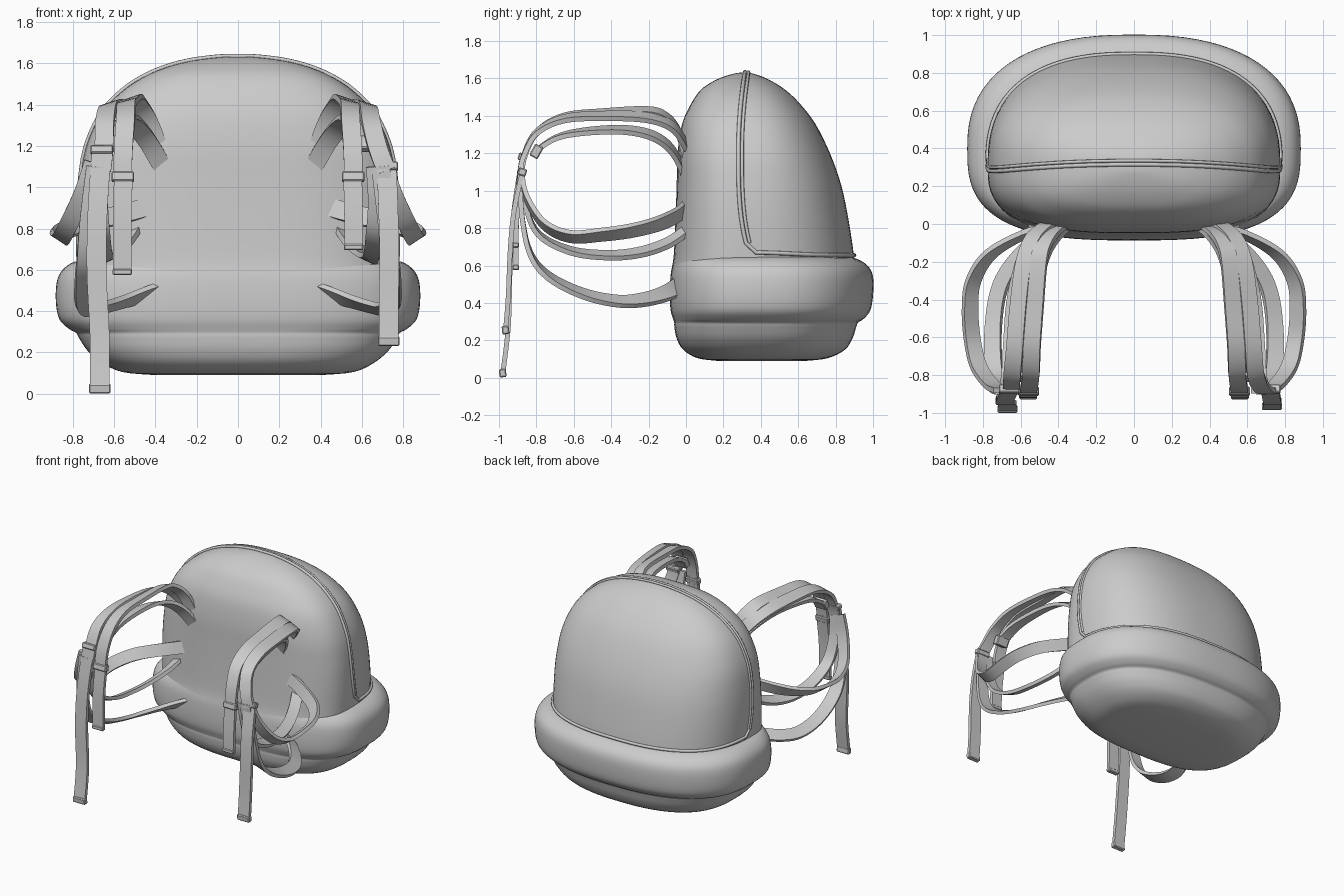
import bpy, bmesh, math
from mathutils import Vector

if "Cube" in bpy.data.objects:
    bpy.data.objects.remove(bpy.data.objects["Cube"])

fabric = bpy.data.materials.new("grey_fabric")
fabric.diffuse_color = (0.6, 0.6, 0.6, 1)
fabric.use_nodes = True
fabric.node_tree.nodes["Principled BSDF"].inputs["Base Color"].default_value = fabric.diffuse_color


def finish(name, bm, angle=40):
    bmesh.ops.recalc_face_normals(bm, faces=bm.faces)
    me = bpy.data.meshes.new(name)
    bm.to_mesh(me)
    bm.free()
    ob = bpy.data.objects.new(name, me)
    bpy.context.collection.objects.link(ob)
    me.materials.append(fabric)
    bpy.ops.object.select_all(action='DESELECT')
    ob.select_set(True)
    bpy.context.view_layer.objects.active = ob
    bpy.ops.object.shade_smooth_by_angle(angle=math.radians(angle))
    return ob


def spline(points, steps):
    """Smooth curve through points of any dimension."""
    n, out = len(points), []
    for i in range(n - 1):
        p0, p1 = points[max(i - 1, 0)], points[i]
        p2, p3 = points[i + 1], points[min(i + 2, n - 1)]
        for k in range(steps):
            t = k / steps
            out.append([b + 0.5 * t * (c - a + t * (2*a - 5*b + 4*c - d + t * (3*(b - c) + d - a)))
                        for a, b, c, d in zip(p0, p1, p2, p3)])
    out.append(list(points[-1]))
    return out


def outline(a, w, yf, yb, cy, n):
    """Point on a rounded-box cross-section at angle a."""
    c, s = math.cos(a), math.sin(a)
    depth = yb - cy if s > 0 else cy - yf
    x = math.copysign(abs(c) ** (2 / n), c) * w
    y = cy + math.copysign(abs(s) ** (2 / n), s) * depth
    return x, y


def loft(name, stations, cy, n_back, steps=4, sides=80):
    bm = bmesh.new()
    rings = []
    for z, w, yf, yb in spline(stations, steps):
        ring = []
        for i in range(sides):
            n = n_back if i < sides / 2 else 2.9
            x, y = outline(2 * math.pi * i / sides, w, yf, yb, cy, n)
            ring.append(bm.verts.new((x, y, z)))
        rings.append(ring)
    for r0, r1 in zip(rings, rings[1:]):
        for i in range(sides):
            j = (i + 1) % sides
            bm.faces.new((r0[i], r0[j], r1[j], r1[i]))
    bm.faces.new(rings[0])
    bm.faces.new(rings[-1])
    return finish(name, bm)


def ribbon(name, points, w0, w1, width=0.09, thick=0.026):
    """Flat strap whose width direction turns from w0 to w1."""
    path = [Vector(p) for p in spline(points, 6)]
    bm = bmesh.new()
    rings, last = [], len(path) - 1
    for i, p in enumerate(path):
        tan = (path[min(i + 1, last)] - path[max(i - 1, 0)]).normalized()
        side = Vector(w0).lerp(Vector(w1), (i / last) ** 2)
        side = (side - tan * side.dot(tan)).normalized()
        nor = tan.cross(side)
        rings.append([bm.verts.new(p + side * a * width / 2 + nor * b * thick / 2)
                      for a, b in ((-1, -1), (1, -1), (1, 1), (-1, 1))])
    for r0, r1 in zip(rings, rings[1:]):
        for i in range(4):
            j = (i + 1) % 4
            bm.faces.new((r0[i], r0[j], r1[j], r1[i]))
    bm.faces.new(rings[0])
    bm.faces.new(rings[-1])
    return finish(name, bm)


def block(name, loc, size, tilt=0.0):
    bm = bmesh.new()
    bmesh.ops.create_cube(bm, size=1)
    bmesh.ops.scale(bm, vec=size, verts=bm.verts)
    bmesh.ops.bevel(bm, geom=bm.edges[:], offset=0.006, segments=1, affect='EDGES')
    ob = finish(name, bm, 30)
    ob.location = loc
    ob.rotation_euler.x = tilt
    return ob


def tube(name, points, radius, cyclic=False):
    cu = bpy.data.curves.new(name, 'CURVE')
    cu.dimensions = '3D'
    cu.bevel_depth = radius
    cu.bevel_resolution = 2
    sp = cu.splines.new('POLY')
    sp.points.add(len(points) - 1)
    for q, p in zip(sp.points, points):
        q.co = (*p, 1)
    sp.use_cyclic_u = cyclic
    ob = bpy.data.objects.new(name, cu)
    bpy.context.collection.objects.link(ob)
    cu.materials.append(fabric)


# main bag: (height, half width, front y, back y)
SEAM_Y, BACK_N = 0.31, 2.5
upper = [(0.45, 0.76, -0.084, 0.89), (0.55, 0.765, -0.082, 0.90), (0.65, 0.772, -0.066, 0.898),
         (0.85, 0.775, -0.056, 0.868), (1.03, 0.765, -0.05, 0.83), (1.20, 0.735, -0.045, 0.77),
         (1.36, 0.66, -0.02, 0.69), (1.47, 0.555, 0.03, 0.605), (1.54, 0.445, 0.08, 0.53),
         (1.585, 0.335, 0.145, 0.46), (1.613, 0.22, 0.21, 0.40), (1.629, 0.09, 0.27, 0.345),
         (1.631, 0.01, 0.30, 0.32)]
loft("bag_shell", upper, SEAM_Y, BACK_N)

# base with the padded roll around it
lower = [(0.09, 0.40, 0.17, 0.64), (0.105, 0.56, 0.06, 0.76), (0.15, 0.66, -0.015, 0.85),
         (0.21, 0.73, -0.05, 0.89), (0.27, 0.77, -0.062, 0.91), (0.295, 0.785, -0.063, 0.92),
         (0.315, 0.82, -0.069, 0.95), (0.36, 0.865, -0.082, 0.985), (0.44, 0.882, -0.087, 1.0),
         (0.54, 0.878, -0.083, 1.0), (0.60, 0.85, -0.072, 0.97), (0.64, 0.79, -0.055, 0.90),
         (0.65, 0.70, 0.0, 0.80)]
loft("padded_base", lower, 0.40, 2.4)


# piping over the arch and around the foot of the back panel
def seam_y(z):
    return 0.28 + (0.035 * ((z - 1.2) / 0.43) ** 2 if z > 1.2 else 0.045 * ((1.2 - z) / 0.5) ** 3)


arch = [(w, seam_y(z), z + 0.004) for z, w, _, _ in spline(upper[2:], 5) if z > 0.71]
arch += [(-x, y, z) for x, y, z in reversed(arch)]
foot = []
for i in range(61):
    u = 0.09 + 0.82 * i / 60
    x, y = outline(math.pi * (0.5 - 0.5 * math.cos(math.pi * u)), 0.776, -0.06, 0.90, SEAM_Y, BACK_N)
    foot.append((x, y, 0.655 + 0.015 * abs(x / 0.778) ** 12))
tube("panel_piping", arch + list(reversed(foot)), 0.011, True)
tube("arch_piping", [(x, y + 0.02, z) for x, y, z in arch], 0.009)

X = (1, 0, 0)
for s, tag in ((-1, "left"), (1, "right")):
    def side(pts):
        return [(s * x, y, z) for x, y, z in pts]

    tilt = (s * 0.7, 0, 0.7)
    out = 0.06 if s > 0 else 0.0
    # upper straps curving over the shoulder
    ribbon(tag + "_inner_upper_strap", side([
        (0.37, 0.0, 1.15), (0.43, -0.04, 1.31), (0.48, -0.11, 1.395), (0.505, -0.21, 1.425),
        (0.525, -0.45, 1.415), (0.54, -0.65, 1.395), (0.545, -0.79, 1.32), (0.555, -0.86, 1.19),
        (0.56, -0.885, 1.05)]), (s * 0.7, 0, -0.3), (s, 0, 0))
    ribbon(tag + "_outer_upper_strap", side([
        (0.45, 0.0, 1.24), (0.53, -0.07, 1.34), (0.58, -0.2, 1.39), (0.61, -0.42, 1.40),
        (0.63, -0.65, 1.385), (0.645, -0.8, 1.31), (0.65 + out / 2, -0.87, 1.18),
        (0.66 + out, -0.89, 1.08)]), (s * 0.6, 0, -0.3), (s, 0, 0))
    ribbon(tag + "_under_strap", side([
        (0.35, 0.0, 1.07), (0.43, -0.07, 1.21), (0.49, -0.17, 1.29), (0.53, -0.33, 1.325),
        (0.56, -0.55, 1.315), (0.58, -0.7, 1.28), (0.60, -0.82, 1.20)]),
        (s * 0.6, 0, -0.3), (s, 0, 0))
    # lower straps returning to the bag
    ribbon(tag + "_wide_loop", side([
        (0.38, 0.01, 0.92), (0.58, -0.055, 0.865), (0.76, -0.16, 0.82), (0.85, -0.30, 0.785),
        (0.868, -0.45, 0.765), (0.855, -0.62, 0.755), (0.82, -0.76, 0.82), (0.75, -0.855, 0.97),
        (0.70, -0.88, 1.12)]), tilt, (s, 0, 0.2))
    ribbon(tag + "_middle_loop", side([
        (0.50, 0.02, 0.80), (0.55, -0.10, 0.72), (0.60, -0.25, 0.67), (0.635, -0.42, 0.655),
        (0.65, -0.62, 0.68), (0.66, -0.79, 0.77), (0.67, -0.86, 0.93), (0.66, -0.885, 1.10)]),
        (s * 0.7, 0, -0.4), (s, 0, 0), 0.08)
    ribbon(tag + "_low_loop", side([
        (0.38, -0.02, 0.505), (0.54, -0.11, 0.45), (0.66, -0.24, 0.415), (0.72, -0.37, 0.41),
        (0.745, -0.55, 0.45), (0.745, -0.73, 0.54), (0.735, -0.83, 0.66), (0.72, -0.875, 0.85),
        (0.69, -0.89, 1.10)]), (s * 0.7, 0, -0.5), (s, 0, 0))
    # hanging tails with folded ends, longer on the left
    end, short = (0.02, 0.59) if s < 0 else (0.25, 0.71)
    xt, yt = (0.67, -0.98) if s < 0 else (0.73, -0.965)
    top = 1.18 if s < 0 else 1.10
    drop = top - end
    ribbon(tag + "_long_tail", side([
        (0.66 + out, -0.875, top), (0.68 + out * 0.8, -0.92, top - drop * 0.25),
        (0.685 + out * 0.8, -0.94, top - drop * 0.5), (xt, -0.95, top - drop * 0.78),
        (xt, yt, end)]), X, X, 0.095)
    ribbon(tag + "_short_tail", side([
        (0.555, -0.88, 1.08), (0.56, -0.905, 0.85), (0.56, -0.91, short)]), X, X)
    block(tag + "_long_tail_end", (s * xt, yt, end + 0.005), (0.105, 0.038, 0.045), 0.1)
    block(tag + "_short_tail_end", (s * 0.56, -0.91, short), (0.095, 0.036, 0.03))
    # buckles
    block(tag + "_outer_buckle", (s * (0.66 + out), -0.875, top), (0.11, 0.045, 0.04), -0.3)
    block(tag + "_inner_buckle", (s * 0.558, -0.885, 1.05), (0.11, 0.045, 0.045), -0.2)
    block(tag + "_under_buckle", (s * 0.60, -0.80, 1.21), (0.10, 0.05, 0.07), -0.5)
